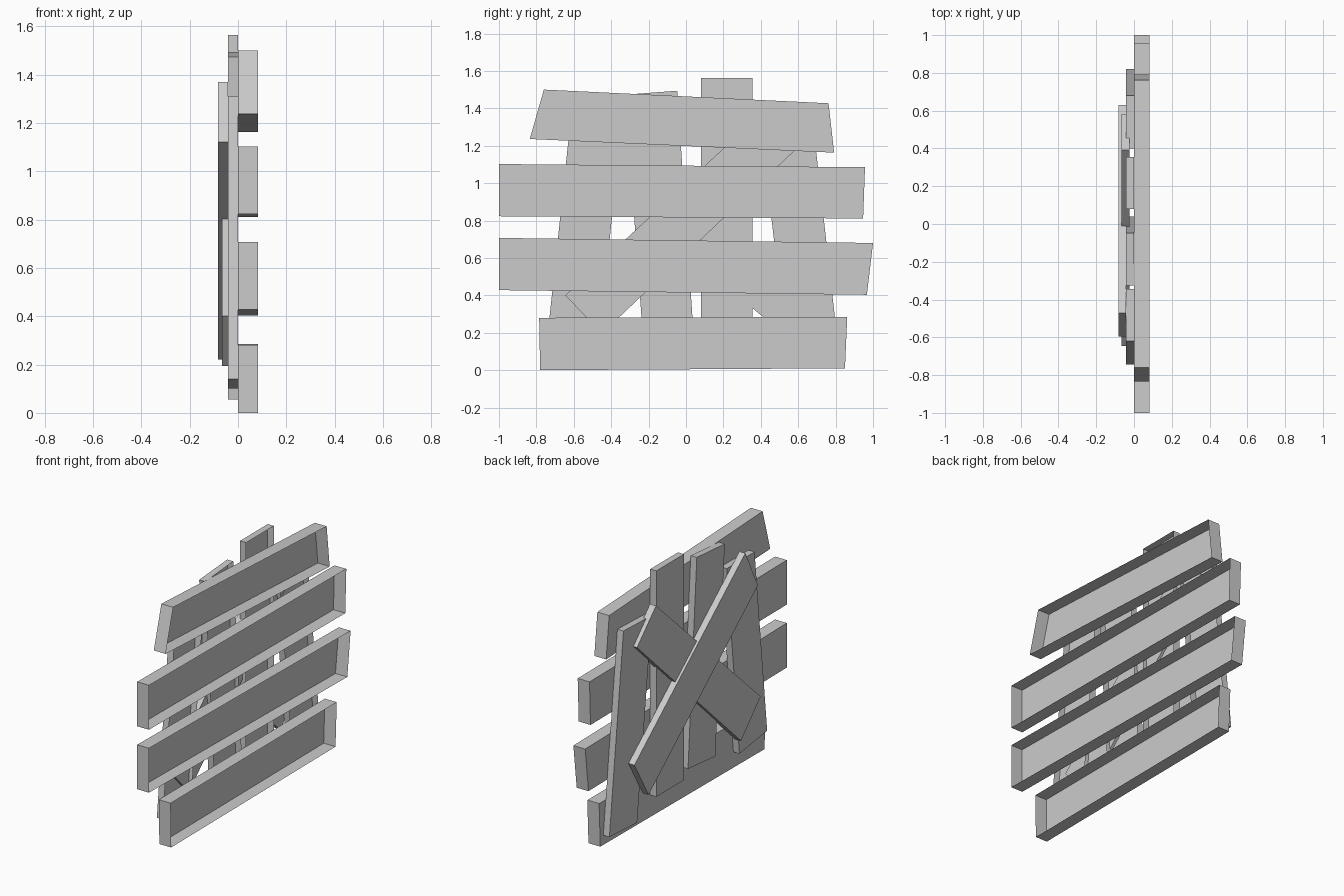
import bpy
import bmesh

if "Cube" in bpy.data.objects:
    bpy.data.objects.remove(bpy.data.objects["Cube"], do_unlink=True)

# One plain grey for all boards
GREY = (0.6, 0.6, 0.6, 1.0)
mat = bpy.data.materials.new("board_grey")
mat.use_nodes = True
mat.diffuse_color = GREY
mat.node_tree.nodes["Principled BSDF"].inputs["Base Color"].default_value = GREY


def board(name, back, front, outline, hollow=False):
    """Extrude a (y, z) outline along x; a hollow board has no +x face."""
    bm = bmesh.new()
    rear = [bm.verts.new((back, y, z)) for y, z in outline]
    fore = [bm.verts.new((front, y, z)) for y, z in outline]
    # Outlines run anticlockwise seen from +x, so the rear face is reversed
    bm.faces.new(rear[::-1])
    if not hollow:
        bm.faces.new(fore)
    for i in range(len(outline)):
        j = (i + 1) % len(outline)
        bm.faces.new((rear[i], rear[j], fore[j], fore[i]))
    mesh = bpy.data.meshes.new(name)
    bm.to_mesh(mesh)
    bm.free()
    mesh.materials.append(mat)
    bpy.context.collection.objects.link(bpy.data.objects.new(name, mesh))


# Crooked horizontal planks, lowest first, open on the +x side
planks = [
    [(-0.78, 0.0), (0.85, 0.01), (0.862, 0.285), (-0.785, 0.28)],
    [(-1.0, 0.428), (0.967, 0.403), (1.0, 0.68), (-1.0, 0.707)],
    [(-1.0, 0.823), (0.947, 0.811), (0.957, 1.085), (-1.0, 1.102)],
    [(-0.835, 1.236), (0.792, 1.163), (0.762, 1.427), (-0.76, 1.5)],
]
for i, outline in enumerate(planks):
    board(f"horizontal_plank_{i + 1}", 0.0, 0.082, outline, hollow=True)

# Upright boards behind the planks, open where they meet them
uprights = [
    [(-0.745, 0.14), (-0.47, 0.10), (-0.345, 1.31), (-0.62, 1.31)],
    [(-0.23, 0.175), (0.04, 0.20), (-0.047, 1.494), (-0.325, 1.473)],
    [(0.08, 0.145), (0.355, 0.145), (0.355, 1.563), (0.08, 1.563)],
    [(0.545, 0.055), (0.82, 0.07), (0.68, 1.31), (0.40, 1.30)],
]
for i, outline in enumerate(uprights):
    board(f"upright_board_{i + 1}", -0.042, 0.0, outline, hollow=True)

# Crossed diagonal braces on the far side
board("rising_brace", -0.067, -0.025,
      [(-0.45, 0.195), (0.582, 1.175), (0.393, 1.365), (-0.645, 0.40)])
board("falling_brace", -0.083, -0.042,
      [(0.49, 0.22), (0.63, 0.46), (-0.47, 1.37), (-0.595, 1.12)])
